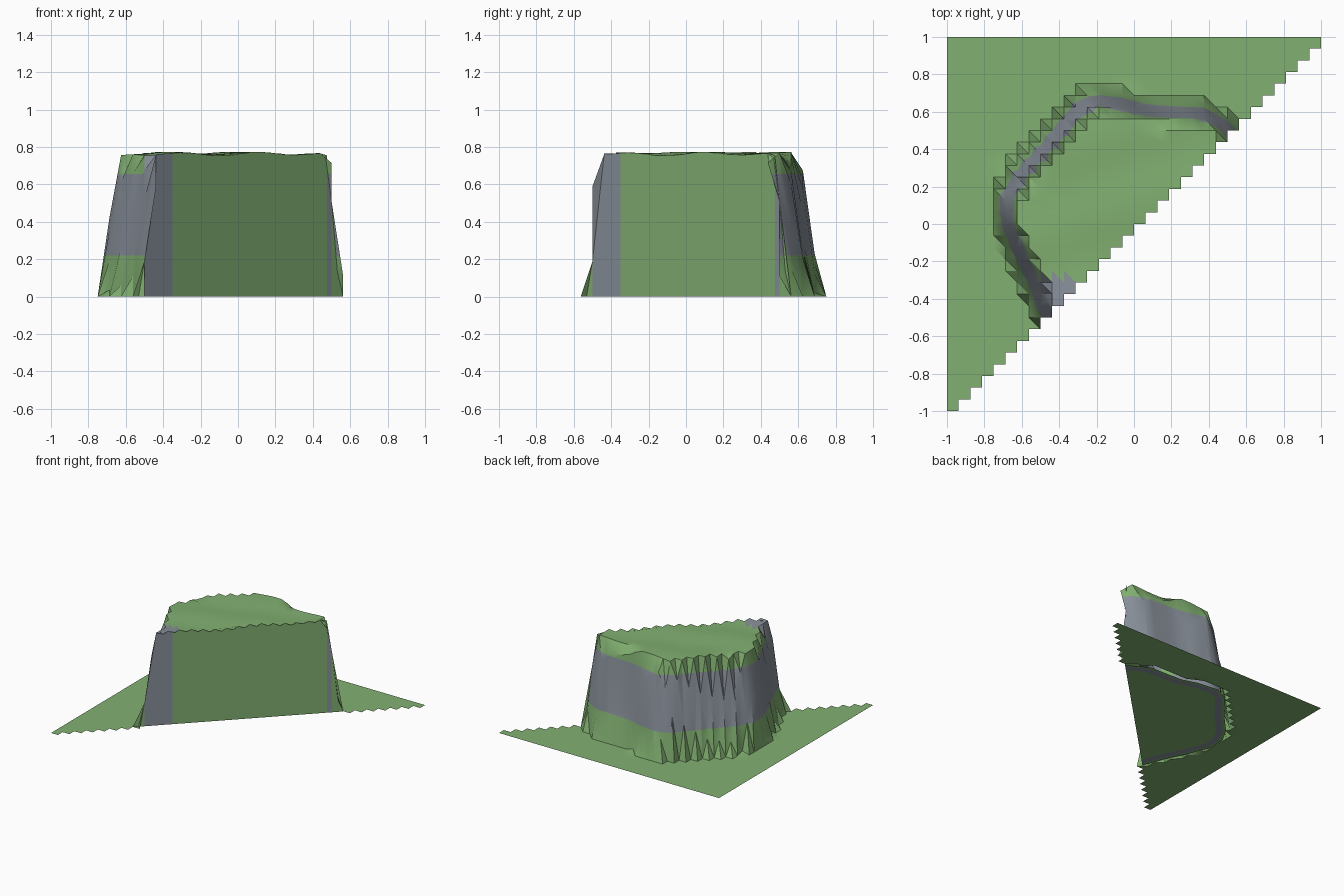
import bpy, bmesh, math
from mathutils import Vector

if "Cube" in bpy.data.objects:
    bpy.data.objects.remove(bpy.data.objects["Cube"])

N, STEP, TOP = 32, 0.0625, 0.762
# plan outline of the mesa at half height
OUTLINE = [Vector(p) for p in [
    (0.55, 0.44), (0.51, 0.52), (0.37, 0.60), (0.08, 0.61), (-0.05, 0.65), (-0.22, 0.67),
    (-0.31, 0.62), (-0.47, 0.42), (-0.63, 0.25), (-0.69, 0.14), (-0.695, 0.03),
    (-0.63, -0.14), (-0.55, -0.30), (-0.49, -0.46), (-0.42, -0.60)]]


def material(name, rgb):
    m = bpy.data.materials.new(name)
    m.diffuse_color = (*rgb, 1)
    m.use_nodes = True
    m.node_tree.nodes["Principled BSDF"].inputs["Base Color"].default_value = m.diffuse_color
    return m


GRASS = material("grass green", (0.222, 0.434, 0.166))
ROCK = material("rock grey", (0.25, 0.28, 0.325))


def depth(x, y):
    """Signed distance to the outline, positive inside."""
    p, best, inside = Vector((x, y)), 9, False
    for i, a in enumerate(OUTLINE):
        b = OUTLINE[(i + 1) % len(OUTLINE)]
        if (a.y > y) != (b.y > y) and x < a.x + (y - a.y) * (b.x - a.x) / (b.y - a.y):
            inside = not inside
        if i < len(OUTLINE) - 1:  # the closing side lies beyond the cut
            t = max(0, min(1, (p - a).dot(b - a) / (b - a).length_squared))
            best = min(best, (p - a - (b - a) * t).length)
    return best if inside else -best


def height(x, y):
    t = max(0, min(1, (depth(x, y) + 0.053) / 0.106))
    wave = 0.007 * math.sin(13 * x + 4 * y) + 0.004 * math.sin(15 * y - 5 * x)
    return 0.002 + t * (TOP + wave)


def finish(bm, name, smooth=False):
    me = bpy.data.meshes.new(name)
    bm.to_mesh(me)
    bm.free()
    me.materials.append(GRASS)
    me.materials.append(ROCK)
    ob = bpy.data.objects.new(name, me)
    bpy.context.collection.objects.link(ob)
    if smooth:
        bpy.context.view_layer.objects.active = ob
        ob.select_set(True)
        bpy.ops.object.shade_smooth_by_angle(angle=math.radians(30))
        ob.select_set(False)
    return ob


def grid_half(bm, zfunc, keep):
    """Triangulated grid cells on and above the diagonal y = x."""
    verts = {}

    def v(i, j):
        if (i, j) not in verts:
            x, y = -1 + i * STEP, -1 + j * STEP
            verts[i, j] = bm.verts.new((x, y, zfunc(x, y)))
        return verts[i, j]

    for j in range(N):
        for i in range(j + 1):
            if keep(-1 + (i + .5) * STEP, -1 + (j + .5) * STEP):
                bm.faces.new((v(i, j), v(i + 1, j), v(i, j + 1)))
                bm.faces.new((v(i + 1, j), v(i + 1, j + 1), v(i, j + 1)))


# terrain surface: ground, steep slope and plateau, with a rock band
bm = bmesh.new()
grid_half(bm, height, lambda x, y: True)
for z in (0.22, 0.655):
    bmesh.ops.bisect_plane(bm, geom=bm.verts[:] + bm.edges[:] + bm.faces[:],
                           plane_co=(0, 0, z), plane_no=(0, 0, 1))
for f in bm.faces:
    c = f.calc_center_median()
    corner = c.x < -0.31 and c.y < -0.28 and c.z > 0.6
    f.material_index = int(0.22 < c.z < 0.655 or corner)
finish(bm, "terrain", True)

# flat cut wall along the diagonal
bm = bmesh.new()
ts = sorted([-0.5625 + k * STEP for k in range(19)] + [-0.35, 0.475])
cols = [(bm.verts.new((t, t, 0)), bm.verts.new((t, t, height(t, t)))) for t in ts]
for (a, b), (c, d) in zip(cols, cols[1:]):
    f = bm.faces.new((a, c, d, b))
    x = (a.co.x + c.co.x) / 2
    f.material_index = int(-0.5 < x < -0.35 or 0.475 < x < 0.53)
finish(bm, "cut_wall")

# underside of the mesa, with the rock ring showing through
bm = bmesh.new()


def offset_loop(d):
    pts = []
    for i, p in enumerate(OUTLINE):
        a, b = OUTLINE[max(i - 1, 0)], OUTLINE[min(i + 1, len(OUTLINE) - 1)]
        t = (b - a).normalized()
        q = p + Vector((t.y, -t.x)) * -d
        pts.append(bm.verts.new((q.x, q.y, 0)))
    return pts


outer, mid, inner = offset_loop(-0.05), offset_loop(-0.025), offset_loop(0.025)
for rock, lo, hi in ((0, outer, mid), (1, mid, inner)):
    for i in range(len(OUTLINE) - 1):
        f = bm.faces.new((lo[i], hi[i], hi[i + 1], lo[i + 1]))
        f.material_index = rock
bm.faces.new(inner)
# trim along the diagonal
bmesh.ops.bisect_plane(bm, geom=bm.verts[:] + bm.edges[:] + bm.faces[:], plane_co=(0, 0, 0),
                       plane_no=(1, -1, 0), clear_outer=True)
bm.normal_update()
for f in bm.faces:
    if f.normal.z > 0:
        f.normal_flip()
finish(bm, "underside")
